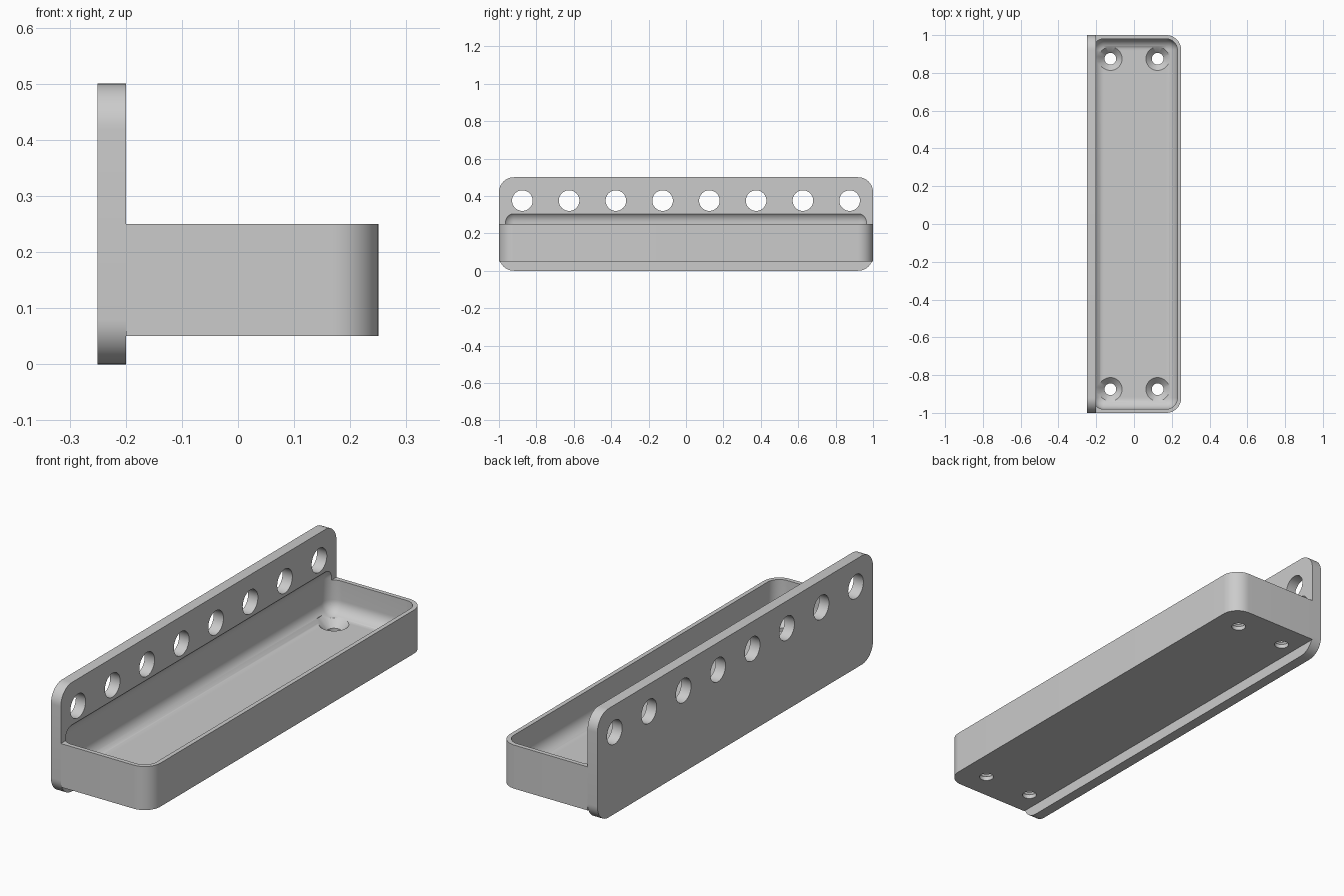
import bpy, bmesh, math
from mathutils import Matrix, Vector

if "Cube" in bpy.data.objects:
    bpy.data.objects.remove(bpy.data.objects["Cube"], do_unlink=True)

grey = bpy.data.materials.new("plain_grey")
grey.use_nodes = True
GREY = (0.6, 0.6, 0.6, 1)
grey.diffuse_color = GREY
grey.node_tree.nodes["Principled BSDF"].inputs["Base Color"].default_value = GREY


def to_object(name, bm):
    bmesh.ops.recalc_face_normals(bm, faces=bm.faces)
    mesh = bpy.data.meshes.new(name)
    bm.to_mesh(mesh)
    bm.free()
    mesh.materials.append(grey)
    obj = bpy.data.objects.new(name, mesh)
    bpy.context.collection.objects.link(obj)
    return obj


def rounded_box(name, low, high, radius, pick, segments=12):
    """Box between two corners, with the edges chosen by pick rounded."""
    low, high = Vector(low), Vector(high)
    bm = bmesh.new()
    bmesh.ops.create_cube(bm, size=1)
    size, mid = high - low, (high + low) / 2
    for v in bm.verts:
        v.co = Vector([c * s + m for c, s, m in zip(v.co, size, mid)])
    edges = [e for e in bm.edges if pick(e.verts[0].co, e.verts[1].co)]
    bmesh.ops.bevel(bm, geom=edges, offset=radius, offset_type='OFFSET',
                    segments=segments, profile=0.5, affect='EDGES')
    return to_object(name, bm)


def add_cone(bm, centre, r1, r2, depth, axis='Z'):
    turn = Matrix.Rotation(math.pi / 2, 4, 'Y') if axis == 'X' else Matrix()
    bmesh.ops.create_cone(bm, cap_ends=True, segments=48, radius1=r1, radius2=r2,
                          depth=depth, matrix=Matrix.Translation(centre) @ turn)


def cut(target, cutter):
    mod = target.modifiers.new("cut", 'BOOLEAN')
    mod.operation, mod.solver, mod.object = 'DIFFERENCE', 'EXACT', cutter
    bpy.context.view_layer.objects.active = target
    bpy.ops.object.modifier_apply(modifier=mod.name)


FLOOR = 0.10

# Back plate with rounded corners, tray with rounded front corners
plate = rounded_box("back_plate", (-0.25, -1, 0), (-0.2, 1, 0.5), 0.08,
                    lambda a, b: abs(a.x - b.x) > 0.01)
tray = rounded_box("tray", (-0.2, -1, 0.05), (0.25, 1, 0.25), 0.08,
                   lambda a, b: abs(a.z - b.z) > 0.01 and a.x > 0)

# Fully rounded hollow that also scoops into the plate
hollow = rounded_box("hollow_cutter", (-0.22, -0.98, FLOOR), (0.23, 0.98, 0.32),
                     0.06, lambda a, b: True)

# Row of eight round holes through the plate
bm = bmesh.new()
for i in range(8):
    add_cone(bm, (-0.225, -0.875 + 0.25 * i, 0.375), 0.055, 0.055, 0.2, 'X')
row_holes = to_object("row_hole_cutter", bm)

# Four screw holes in the tray floor, and their countersinks
shafts, sinks = bmesh.new(), bmesh.new()
for x in (-0.125, 0.125):
    for y in (-0.875, 0.875):
        add_cone(shafts, (x, y, 0.07), 0.031, 0.031, 0.1)
        add_cone(sinks, (x, y, FLOOR), 0.031, 0.093, 0.062)
shafts = to_object("screw_hole_cutter", shafts)
sinks = to_object("countersink_cutter", sinks)

for target, cutters in ((plate, (hollow, row_holes)), (tray, (hollow, shafts, sinks))):
    for cutter in cutters:
        cut(target, cutter)
for cutter in (hollow, row_holes, shafts, sinks):
    bpy.data.objects.remove(cutter, do_unlink=True)

# Smooth curves, sharp edges
for obj in (plate, tray):
    bpy.ops.object.select_all(action='DESELECT')
    obj.select_set(True)
    bpy.context.view_layer.objects.active = obj
    bpy.ops.object.shade_smooth_by_angle(angle=math.radians(30))
